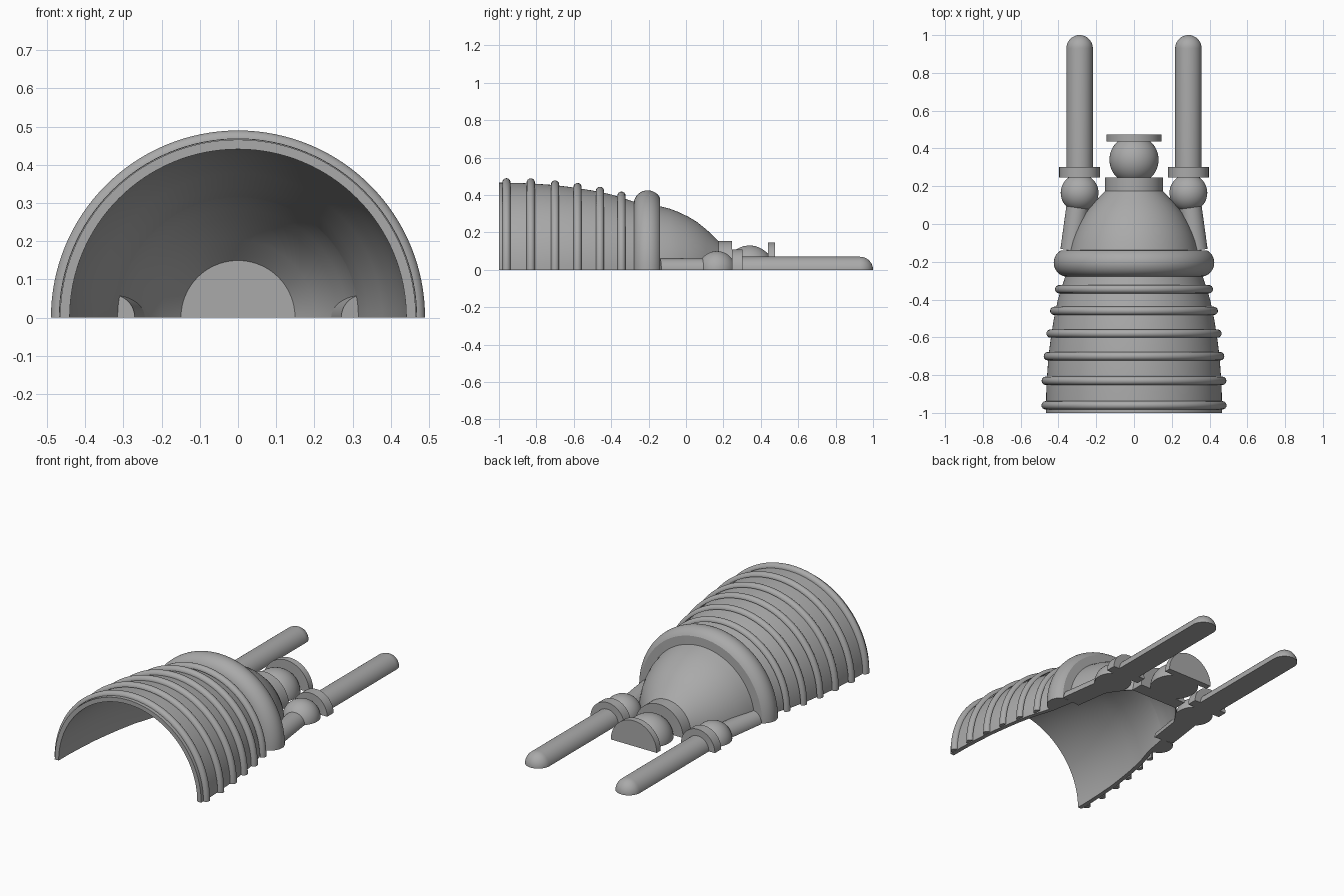
import bpy, bmesh
from math import pi, sin, cos, atan2, hypot
from mathutils import Matrix

cube = bpy.data.objects.get("Cube")
if cube:
    bpy.data.objects.remove(cube, do_unlink=True)

grey = bpy.data.materials.new("plain_grey")
grey.use_nodes = True
COLOUR = (0.4, 0.4, 0.4, 1)
grey.diffuse_color = COLOUR
grey.node_tree.nodes["Principled BSDF"].inputs["Base Color"].default_value = COLOUR


def half_lathe(name, profile, steps=48, x=0, y=0, turn=0):
    """Sweep a closed (radius, y) outline half way round the y axis and cap the cut."""
    bm = bmesh.new()
    rings = []
    for i in range(steps + 1):
        a = pi * i / steps
        rings.append([bm.verts.new((r * cos(a), d, r * sin(a))) for r, d in profile])
    n = len(profile)
    for a, b in zip(rings, rings[1:]):
        for j in range(n):
            k = (j + 1) % n
            if profile[j][0] > 0 or profile[k][0] > 0:
                bm.faces.new((a[j], a[k], b[k], b[j]))
    bm.faces.new(rings[0])
    bm.faces.new(rings[-1][::-1])
    bmesh.ops.remove_doubles(bm, verts=bm.verts, dist=1e-5)
    bmesh.ops.recalc_face_normals(bm, faces=bm.faces)
    bm.transform(Matrix.Translation((x, y, 0)) @ Matrix.Rotation(turn, 4, 'Z'))
    mesh = bpy.data.meshes.new(name)
    bm.to_mesh(mesh)
    bm.free()
    obj = bpy.data.objects.new(name, mesh)
    bpy.context.collection.objects.link(obj)
    mesh.materials.append(grey)
    bpy.ops.object.select_all(action='DESELECT')
    obj.select_set(True)
    bpy.context.view_layer.objects.active = obj
    bpy.ops.object.shade_smooth_by_angle(angle=pi / 6)
    return obj


def arc(radius, r0, y0, start, end, steps=16):
    """Outline points on a circle; angle zero points outward, positive toward +y."""
    angles = [start + (end - start) * i / steps for i in range(steps + 1)]
    return [(max(0, r0 + radius * cos(t)), y0 + radius * sin(t)) for t in angles]


def rod(radius, y0, y1):
    return [(0, y0), (radius, y0), (radius, y1), (0, y1)]


def ball(radius):
    pts = arc(radius, 0, 0, -pi / 2, pi / 2, 24)
    return [(0, -radius)] + pts[1:-1] + [(0, radius)]


# Nozzle bell: outer skin offset inward to give a thin wall
bell = [(.466, -1), (.465, -.9), (.46, -.8), (.453, -.7), (.44, -.6),
        (.424, -.5), (.403, -.4), (.365, -.28), (.34, -.14)]
half_lathe("nozzle_bell", bell + [(r - .025, d) for r, d in reversed(bell)], 64)

# Dome narrowing toward the neck
dome = [(.34, -.14), (.328, -.09), (.309, -.04), (.285, .01), (.255, .06),
        (.215, .11), (.152, .175)]
inner = [(r - .025 + .018 * max(0, d) / .175, d) for r, d in reversed(dome)]
half_lathe("dome", dome + inner, 64)

# Raised ribs around the bell
ribs = [(-.96, .468), (-.83, .467), (-.7, .456), (-.58, .442), (-.46, .422), (-.345, .396)]
for i, (d, r) in enumerate(ribs):
    half_lathe(f"rib_{i + 1}", arc(.022, r, d, -pi / 2, pi / 2, 12), 64)

# Thick band with a flat rear edge
band = [(r, min(d, -.138)) for r, d in arc(.075, .35, -.205, -pi / 2, pi / 3, 20)]
half_lathe("thick_band", band + [(.33, -.138), (.345, -.28)], 64)

# Neck, central ball and end plate
half_lathe("neck", rod(.153, .17, .245))
half_lathe("central_ball", ball(.13), y=.34)
half_lathe("end_plate", rod(.146, .438, .475))

# Side pipes
for side, label in ((1, "left"), (-1, "right")):
    x = side * .288
    dx, dy = side * .042, -.305
    half_lathe(label + "_feed_pipe", rod(.06, -hypot(dx, dy), 0), 32, x, .165,
               atan2(dx, -dy))
    half_lathe(label + "_pipe_ball", ball(.1), 32, x, .165)
    half_lathe(label + "_pipe_collar", rod(.108, .245, .303), 32, x)
    tip = arc(.07, 0, .93, 0, pi / 2, 12)
    half_lathe(label + "_long_pipe", [(0, .25), (.07, .25)] + tip[:-1] + [(0, 1)], 32, x)
